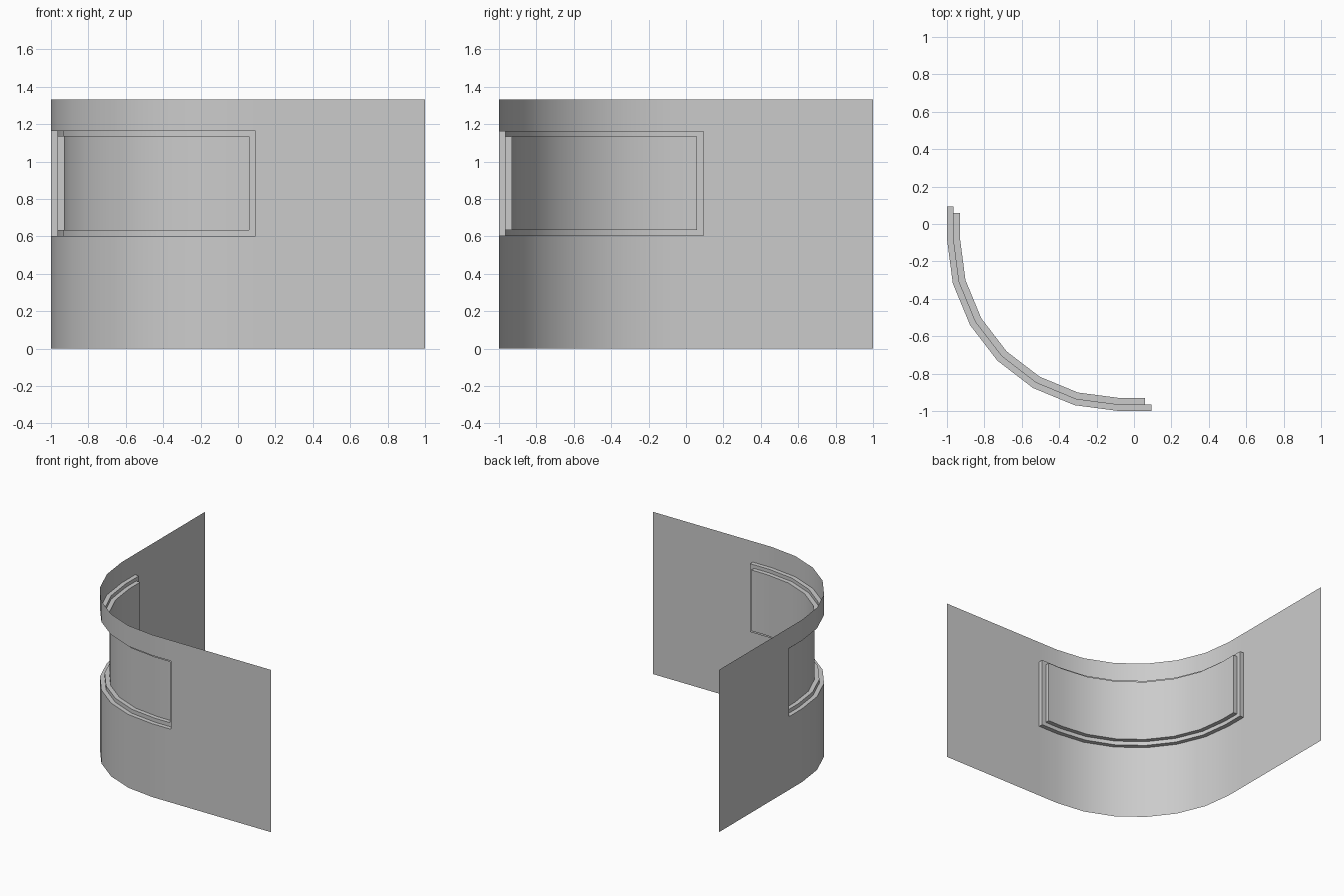
import bpy, bmesh
from math import sin, cos, radians

cube = bpy.data.objects.get("Cube")
if cube:
    bpy.data.objects.remove(cube)

CENTRE, RADIUS, HEIGHT = -0.08, 0.92, 1.333
STEP = 0.035                      # depth of each recess step
OUTER = (0.093, 0.602, 1.163)     # opening: end, bottom, top
INNER = (0.058, 0.634, 1.134)     # pane: end, bottom, top

grey = bpy.data.materials.new("plain grey")
grey.use_nodes = True
colour = (0.6, 0.6, 0.6, 1)
grey.diffuse_color = colour
grey.node_tree.nodes["Principled BSDF"].inputs["Base Color"].default_value = colour


def path(depth, *ends):
    """Plan line: straight, rounded corner, straight, set back by depth."""
    r = RADIUS - depth
    face = CENTRE - r
    arc = [(CENTRE - r * sin(radians(a)), CENTRE - r * cos(radians(a)))
           for a in range(0, 91, 15)]
    return [(e, face) for e in ends] + arc + [(face, e) for e in reversed(ends)]


def sheet(bm, line, levels, skip=lambda col, row: False):
    """Upright sheet following a plan line."""
    grid = [[bm.verts.new((x, y, z)) for z in levels] for x, y in line]
    for c in range(len(line) - 1):
        for r in range(len(levels) - 1):
            if not skip(c, r):
                a, b = grid[c], grid[c + 1]
                bm.faces.new((a[r], a[r + 1], b[r + 1], b[r]))


def border(bm, depth, end, low, high):
    """Closed outline of a curved window."""
    line = path(depth, end)
    return ([bm.verts.new((x, y, low)) for x, y in line]
            + [bm.verts.new((x, y, high)) for x, y in reversed(line)])


def finish(bm, name):
    mesh = bpy.data.meshes.new(name)
    bm.to_mesh(mesh)
    bm.free()
    mesh.materials.append(grey)
    obj = bpy.data.objects.new(name, mesh)
    bpy.context.collection.objects.link(obj)
    bpy.ops.object.select_all(action='DESELECT')
    obj.select_set(True)
    bpy.context.view_layer.objects.active = obj
    bpy.ops.object.shade_smooth_by_angle(angle=radians(30))


# Curved wall with a window opening around the corner
bm = bmesh.new()
line = path(0, 1, OUTER[0])
sheet(bm, line, (0, OUTER[1], OUTER[2], HEIGHT),
      lambda c, r: r == 1 and 0 < c < len(line) - 2)
bmesh.ops.delete(bm, geom=[v for v in bm.verts if not v.link_faces], context='VERTS')
finish(bm, "curved_wall")

# Stepped frame set back into the wall
bm = bmesh.new()
loops = [border(bm, 0, *OUTER), border(bm, STEP, *OUTER),
         border(bm, STEP, *INNER), border(bm, 2 * STEP, *INNER)]
for a, b in zip(loops, loops[1:]):
    for i in range(len(a)):
        j = (i + 1) % len(a)
        bm.faces.new((a[i], b[i], b[j], a[j]))
finish(bm, "window_frame")

# Curved pane at the back of the frame
bm = bmesh.new()
sheet(bm, path(2 * STEP, INNER[0]), INNER[1:])
finish(bm, "window_pane")
